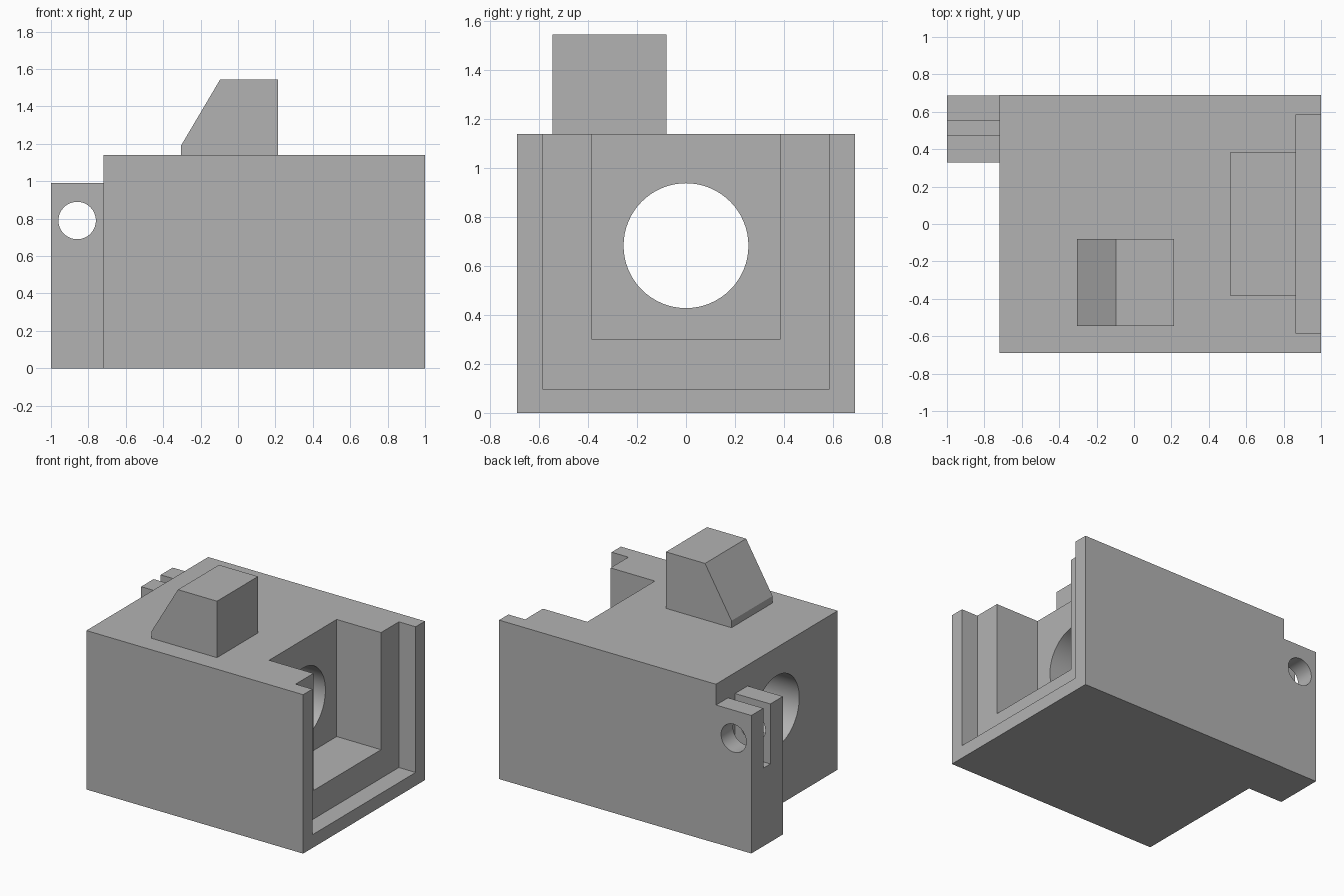
import bpy
import bmesh
import math
from mathutils import Matrix, Vector

cube = bpy.data.objects.get("Cube")
if cube:
    bpy.data.objects.remove(cube, do_unlink=True)

grey = bpy.data.materials.new("plain grey")
grey.use_nodes = True
colour = (0.45, 0.45, 0.45, 1)
grey.diffuse_color = colour
grey.node_tree.nodes["Principled BSDF"].inputs["Base Color"].default_value = colour


def add_object(name, bm):
    bmesh.ops.recalc_face_normals(bm, faces=bm.faces)
    mesh = bpy.data.meshes.new(name)
    bm.to_mesh(mesh)
    bm.free()
    mesh.materials.append(grey)
    obj = bpy.data.objects.new(name, mesh)
    bpy.context.collection.objects.link(obj)
    return obj


def prism(name, profile, y0, y1):
    """Extrude an (x, z) outline along y."""
    bm = bmesh.new()
    face = bm.faces.new([bm.verts.new((x, y0, z)) for x, z in profile])
    ext = bmesh.ops.extrude_face_region(bm, geom=[face])
    verts = [g for g in ext["geom"] if isinstance(g, bmesh.types.BMVert)]
    bmesh.ops.translate(bm, verts=verts, vec=(0, y1 - y0, 0))
    return add_object(name, bm)


def box(name, x, y, z):
    outline = [(x[0], z[0]), (x[1], z[0]), (x[1], z[1]), (x[0], z[1])]
    return prism(name, outline, *y)


def cylinder(name, centre, radius, depth, axis):
    bm = bmesh.new()
    turn = Vector((0, 0, 1)).rotation_difference(Vector(axis)).to_matrix().to_4x4()
    bmesh.ops.create_cone(bm, cap_ends=True, segments=64, radius1=radius, radius2=radius,
                          depth=depth, matrix=Matrix.Translation(centre) @ turn)
    return add_object(name, bm)


def cut(target, cutters):
    bpy.context.view_layer.objects.active = target
    for cutter in cutters:
        mod = target.modifiers.new("cut", "BOOLEAN")
        mod.operation = "DIFFERENCE"
        mod.solver = "EXACT"
        mod.object = cutter
        bpy.ops.object.modifier_apply(modifier=mod.name)
        bpy.data.objects.remove(cutter, do_unlink=True)
    bpy.ops.object.select_all(action="DESELECT")
    target.select_set(True)
    bpy.ops.object.shade_smooth_by_angle(angle=math.radians(30))


# Housing with a stepped pocket open to the end and top, and a round bore
housing = box("housing", (-0.72, 1), (-0.69, 0.69), (0, 1.14))
cut(housing, [
    box("outer_pocket", (0.867, 1.2), (-0.585, 0.585), (0.095, 1.4)),
    box("inner_pocket", (0.515, 1.1), (-0.383, 0.383), (0.3, 1.3)),
    cylinder("bore", (0, 0, 0.683), 0.255, 3, (1, 0, 0)),
])

# Slotted hinge lug with a pin hole
lug = box("hinge_lug", (-1, -0.72), (0.33, 0.688), (0, 0.99))
cut(lug, [
    box("slot", (-1.2, -0.6), (0.472, 0.552), (0.56, 1.2)),
    cylinder("pin_hole", (-0.86, 0.5, 0.79), 0.1, 1, (0, 1, 0)),
])

# Ramped block on the roof
prism("ramp_block", [(-0.305, 1.14), (0.215, 1.14), (0.215, 1.545),
                     (-0.095, 1.545), (-0.305, 1.19)], -0.545, -0.08)
